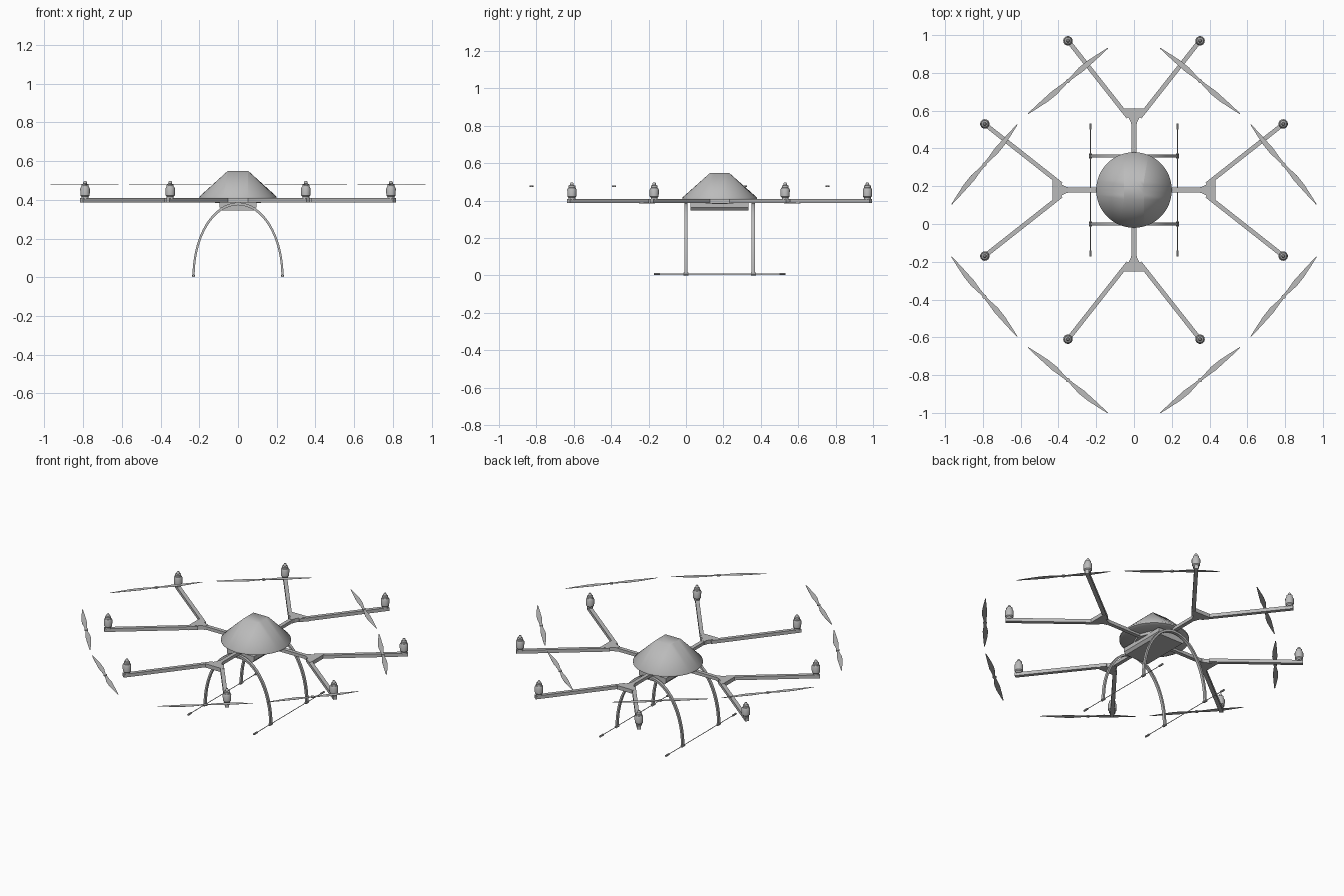
import bpy, bmesh
from math import sin, cos, pi, radians, atan2
from mathutils import Matrix, Vector

cube = bpy.data.objects.get("Cube")
if cube:
    bpy.data.objects.remove(cube, do_unlink=True)

grey = bpy.data.materials.new("Plain grey")
grey.use_nodes = True
grey.diffuse_color = (0.5, 0.5, 0.5, 1)
grey.node_tree.nodes["Principled BSDF"].inputs["Base Color"].default_value = (0.5, 0.5, 0.5, 1)

BODY_Y = 0.18    # centre of the airframe
PROP_Y = -0.035  # centre of the propeller ring


def finish(bm, name, matrix, smooth):
    """Clean up, link and shade; smooth is the sharp edge angle, 0 for flat."""
    bm.transform(matrix)
    bmesh.ops.remove_doubles(bm, verts=bm.verts, dist=0.00005)
    bmesh.ops.recalc_face_normals(bm, faces=bm.faces)
    mesh = bpy.data.meshes.new(name)
    bm.to_mesh(mesh)
    bm.free()
    mesh.materials.append(grey)
    obj = bpy.data.objects.new(name, mesh)
    bpy.context.collection.objects.link(obj)
    if smooth:
        bpy.ops.object.select_all(action='DESELECT')
        obj.select_set(True)
        bpy.context.view_layer.objects.active = obj
        bpy.ops.object.shade_smooth_by_angle(angle=radians(smooth))


def loft(name, rings, matrix, smooth=30):
    """Skin a list of equally long point rings and cap both ends."""
    bm = bmesh.new()
    loops = [[bm.verts.new(p) for p in ring] for ring in rings]
    n = len(loops[0])
    for a, b in zip(loops, loops[1:]):
        for i in range(n):
            bm.faces.new((a[i], a[(i + 1) % n], b[(i + 1) % n], b[i]))
    bm.faces.new(loops[0])
    bm.faces.new(loops[-1])
    finish(bm, name, matrix, smooth)


def circle(r, z, n):
    return [(r * cos(2 * pi * i / n), r * sin(2 * pi * i / n), z) for i in range(n)]


def lathe(name, profile, matrix, n=16):
    loft(name, [circle(r, z, n) for r, z in profile], matrix)


def slab(name, outline, low, high, matrix, smooth=0):
    """Flat outline given thickness along its local z."""
    loft(name, [[(x, y, z) for x, y in outline] for z in (low, high)], matrix, smooth)


def bar(name, start, end, width, low, high, matrix):
    a, b = Vector(start), Vector(end)
    side = Vector((a.y - b.y, b.x - a.x)).normalized() * width / 2
    slab(name, [a - side, b - side, b + side, a + side], low, high, matrix)


body = Matrix.Translation((0, BODY_Y, 0))
upright = Matrix.Rotation(radians(90), 4, 'X')   # local xy becomes xz
along_y = Matrix.Rotation(radians(-90), 4, 'X')  # local z becomes y

# Canopy: round rim blending softly into a small square top
SEG = 48
rim = circle(0.2, 0.416, SEG)
top = [(max(-0.053, min(0.053, x)), max(-0.05, min(0.05, y)), 0.549) for x, y, z in rim]
loft("canopy", [circle(0.185, 0.4, SEG), circle(0.2, 0.407, SEG), rim, top], body, 50)

# Frame plate and payload case below the canopy
lathe("frame_plate", [(0.12, 0.383), (0.12, 0.402)], body, 8)
case = [(-0.095, 0.388), (-0.095, 0.362), (-0.082, 0.346),
        (0.082, 0.346), (0.095, 0.362), (0.095, 0.388)]
slab("payload_case", case, -0.155, 0.155, body @ upright)

# Propeller outline: two pointed blades, one the half turn of the other
blade = [(0.012, -0.007), (0.045, -0.011), (0.09, -0.018), (0.15, -0.017),
         (0.22, -0.009), (0.274, -0.002), (0.274, 0.002), (0.2, 0.007),
         (0.1, 0.012), (0.045, 0.008), (0.012, 0.007)]
prop_outline = blade + [(-x, -y) for x, y in blade]

# Forked plate with hollowed flanks
flank = [(0.013, 0.345), (0.018, 0.363), (0.03, 0.384), (0.05, 0.404), (0.075, 0.424)]
fork = flank + [(0.06, 0.431), (-0.06, 0.431)] + [(-x, y) for x, y in reversed(flank)]

motor_profile = [(0.018, 0.405), (0.018, 0.416), (0.024, 0.422), (0.025, 0.458),
                 (0.02, 0.468), (0.018, 0.469), (0.018, 0.48), (0.01, 0.483),
                 (0.009, 0.492), (0.005, 0.498)]

for quarter in range(4):
    turn = Matrix.Rotation(quarter * pi / 2, 4, 'Z')
    place = body @ turn
    bar("boom", (0, 0.05), (0, 0.37), 0.024, 0.387, 0.407, place)
    slab("fork_plate", fork, 0.385, 0.409, place)
    for side in (-1, 1):
        flip = Matrix.Scale(side, 4, (1, 0, 0))
        arm = place @ flip
        bar("arm", (0.03, 0.385), (0.363, 0.808), 0.023, 0.387, 0.408, arm)
        lathe("motor", motor_profile, arm @ Matrix.Translation((0.35, 0.79, 0)))
        # Propellers float on their own ring
        spin = (Matrix.Translation((0, PROP_Y, 0)) @ turn @ flip
                @ Matrix.Translation((0.35, 0.792, 0))
                @ Matrix.Rotation(atan2(-0.345, 0.42), 4, 'Z'))
        slab("propeller", prop_outline, 0.477, 0.478, spin)
        lathe("propeller_hub", [(0.011, 0.474), (0.011, 0.481)], spin, 12)

# Landing gear: two arched legs
STEPS = 32
outer = [(0.235 * cos(pi * i / STEPS), 0.006 + 0.38 * sin(pi * i / STEPS))
         for i in range(STEPS + 1)]
inner = [(0.224 * cos(pi * i / STEPS), 0.006 + 0.366 * sin(pi * i / STEPS))
         for i in range(STEPS + 1)]
for y in (BODY_Y - 0.18, BODY_Y + 0.18):
    slab("leg_arch", outer + inner[::-1], -0.009, 0.009,
         Matrix.Translation((0, y, 0)) @ upright, 30)

# Skid rods with end caps and leg sockets
for x in (-0.23, 0.23):
    rod = Matrix.Translation((x, BODY_Y, 0.008)) @ along_y
    lathe("skid_rod", [(0.002, -0.35), (0.002, 0.35)], rod, 8)
    for end in (-1, 1):
        for name, spot, half, r in (("skid_cap", 0.335, 0.016, 0.006),
                                    ("leg_socket", 0.18, 0.013, 0.008)):
            lathe(name, [(r, end * spot - half), (r, end * spot + half)], rod, 10)
